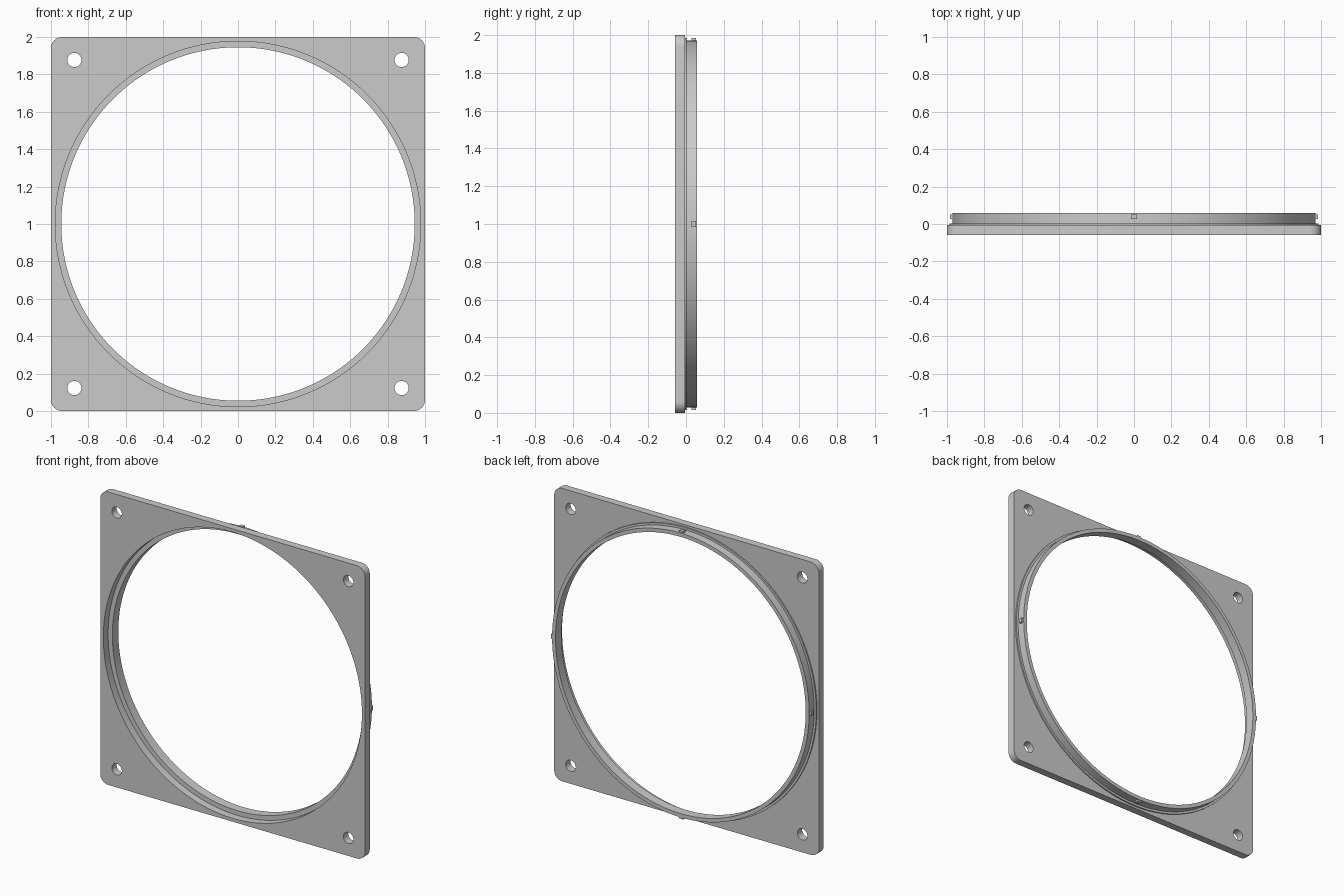
import bpy, bmesh
from math import cos, sin, pi, radians

if "Cube" in bpy.data.objects:
    bpy.data.objects.remove(bpy.data.objects["Cube"])

SEG = 128
FRONT, STEP, BACK = -0.058, -0.006, 0.058


def arc(cx, cz, r, a0, a1, n):
    return [(cx + r * cos(a0 + (a1 - a0) * i / n),
             cz + r * sin(a0 + (a1 - a0) * i / n)) for i in range(n + 1)]


def circle(cx, cz, r, n):
    return arc(cx, cz, r, 0, 2 * pi, n)[:-1]


def finish(obj):
    bm = bmesh.new()
    bm.from_mesh(obj.data)
    bmesh.ops.remove_doubles(bm, verts=bm.verts, dist=1e-5)
    bmesh.ops.recalc_face_normals(bm, faces=bm.faces)
    bm.to_mesh(obj.data)
    bm.free()
    bpy.ops.object.select_all(action='DESELECT')
    obj.select_set(True)
    bpy.context.view_layer.objects.active = obj
    bpy.ops.object.shade_smooth_by_angle(angle=radians(30))


def plate(name, loops, y0, y1):
    # filled outline with holes, extruded along y
    cu = bpy.data.curves.new(name, 'CURVE')
    cu.dimensions = '2D'
    cu.fill_mode = 'BOTH'
    cu.extrude = (y1 - y0) / 2
    for pts in loops:
        sp = cu.splines.new('POLY')
        sp.points.add(len(pts) - 1)
        for p, (x, z) in zip(sp.points, pts):
            p.co = (x, z, 0, 1)
        sp.use_cyclic_u = True
    obj = bpy.data.objects.new(name, cu)
    bpy.context.collection.objects.link(obj)
    obj.rotation_euler = (pi / 2, 0, 0)
    obj.location = (0, (y0 + y1) / 2, 1)
    bpy.ops.object.select_all(action='DESELECT')
    obj.select_set(True)
    bpy.context.view_layer.objects.active = obj
    bpy.ops.object.convert(target='MESH')
    finish(bpy.context.view_layer.objects.active)


def lathe(name, profile):
    # closed (radius, y) profile turned about the y axis
    k = len(profile)
    verts = [(r * cos(2 * pi * i / SEG), y, r * sin(2 * pi * i / SEG))
             for i in range(SEG) for r, y in profile]
    faces = [(i * k + j, i * k + (j + 1) % k,
              (i + 1) % SEG * k + (j + 1) % k, (i + 1) % SEG * k + j)
             for i in range(SEG) for j in range(k)]
    me = bpy.data.meshes.new(name)
    me.from_pydata(verts, [], faces)
    obj = bpy.data.objects.new(name, me)
    obj.location.z = 1
    bpy.context.collection.objects.link(obj)
    finish(obj)


# square plate: rounded corners, large opening, four screw holes
R = 0.06
outline = []
for i, (sx, sz) in enumerate([(1, 1), (-1, 1), (-1, -1), (1, -1)]):
    outline += arc(sx * (1 - R), sz * (1 - R), R, i * pi / 2, (i + 1) * pi / 2, 8)
holes = [circle(sx * 0.875, sz * 0.877, 0.038, 32) for sx in (-1, 1) for sz in (-1, 1)]
plate("mounting_plate", [outline, circle(0, 0, 0.977, SEG)] + holes, FRONT, STEP)

# rear collar with a thin flange against the plate
lathe("rear_collar", [(0.945, STEP), (0.986, STEP), (0.986, 0.003),
                      (0.971, 0.003), (0.971, BACK), (0.945, BACK)])

# four small locating nubs around the collar
for i in range(4):
    a = i * pi / 2
    bpy.ops.mesh.primitive_cube_add(size=1, location=(0.974 * cos(a), 0.04, 1 + 0.974 * sin(a)),
                                    rotation=(0, -a, 0))
    nub = bpy.context.object
    nub.name = f"locating_nub_{i + 1}"
    nub.scale = (0.02, 0.024, 0.03)
